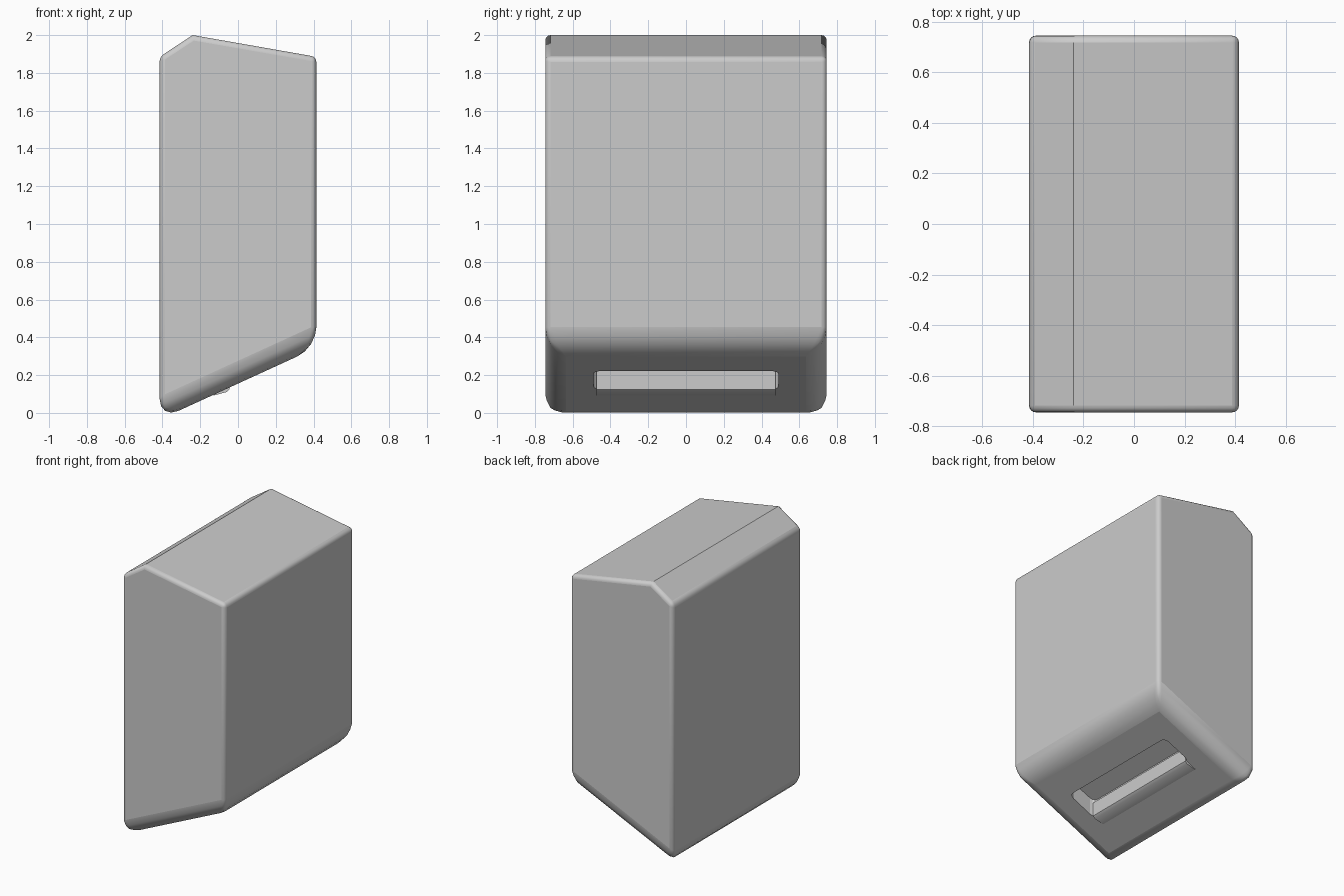
import bpy, bmesh

if "Cube" in bpy.data.objects:
    bpy.data.objects.remove(bpy.data.objects["Cube"])

def prism(name, profile, half_y):
    """Extrude an x-z profile symmetrically along y."""
    bm = bmesh.new()
    face = bm.faces.new([bm.verts.new((x, -half_y, z)) for x, z in profile])
    res = bmesh.ops.extrude_face_region(bm, geom=[face])
    verts = [v for v in res["geom"] if isinstance(v, bmesh.types.BMVert)]
    bmesh.ops.translate(bm, vec=(0, 2 * half_y, 0), verts=verts)
    bmesh.ops.recalc_face_normals(bm, faces=bm.faces)
    mesh = bpy.data.meshes.new(name)
    bm.to_mesh(mesh)
    bm.free()
    ob = bpy.data.objects.new(name, mesh)
    bpy.context.collection.objects.link(ob)
    return ob

def weighted_bevel(ob, width, segments, weight):
    """Bevel with a weight chosen from the two ends of each edge."""
    attr = ob.data.attributes.new("bevel_weight_edge", "FLOAT", "EDGE")
    for e in ob.data.edges:
        a, b = (ob.data.vertices[i].co for i in e.vertices)
        attr.data[e.index].value = weight(a, b)
    m = ob.modifiers.new("rounding", "BEVEL")
    m.limit_method = "WEIGHT"
    m.width = width
    m.segments = segments

# Cabinet: slanted top and underside, broad rounding below, fine rounding elsewhere
cabinet = prism("dispenser_cabinet",
                [(-0.415, -0.035), (0.415, 0.345), (0.415, 1.885),
                 (-0.24, 2.0), (-0.415, 1.885)], 0.745)

def cabinet_weight(a, b):
    if max(a.z, b.z) < 0.5:
        return 1.0
    if abs(a.y - b.y) < 0.01 or min(a.z, b.z) < 1.95:
        return 0.25
    return 0.0

weighted_bevel(cabinet, 0.11, 4, cabinet_weight)

# Outlet slot cut up into the slanted underside
cutter = prism("slot_cutter", [(-0.065, 0.0), (0.145, 0.0), (0.145, 0.34), (-0.065, 0.25)], 0.49)
weighted_bevel(cutter, 0.035, 3,
               lambda a, b: 1.0 if abs(a.x - b.x) < 0.01 and abs(a.y - b.y) < 0.01 else 0.0)
cutter.hide_render = True
cutter.hide_viewport = True
cut = cabinet.modifiers.new("outlet_slot", "BOOLEAN")
cut.object = cutter
cut.operation = "DIFFERENCE"
cut.solver = "EXACT"

# Lip on the wall-side edge of the slot
lip = prism("slot_lip", [(-0.13, 0.092), (-0.06, 0.11), (-0.045, 0.125),
                         (-0.045, 0.225), (-0.075, 0.24), (-0.13, 0.24)], 0.475)

for ob in (cabinet, lip):
    bpy.ops.object.select_all(action="DESELECT")
    ob.select_set(True)
    bpy.context.view_layer.objects.active = ob
    bpy.ops.object.shade_smooth_by_angle(angle=0.6)
